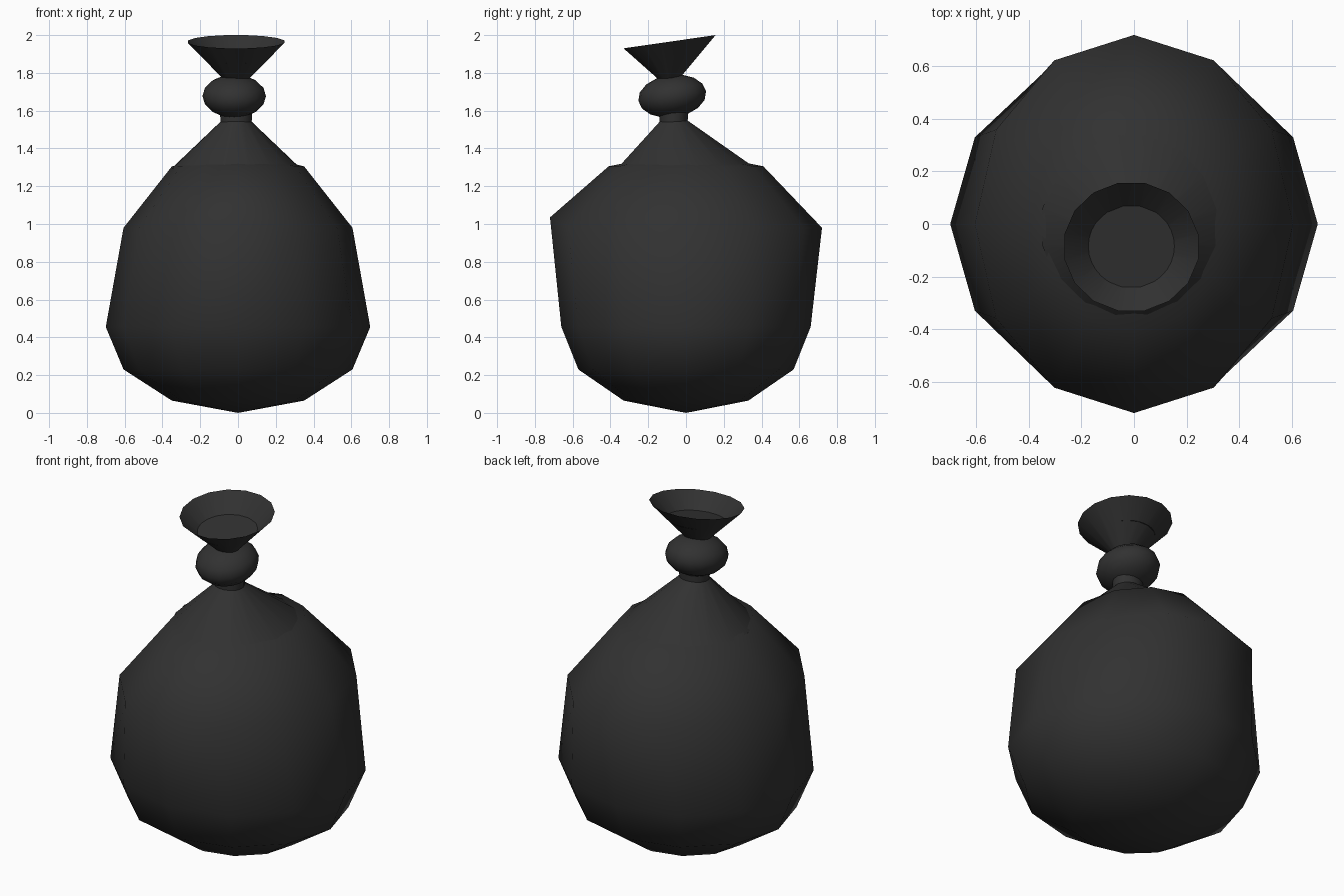
import bpy, bmesh, math

if "Cube" in bpy.data.objects:
    bpy.data.objects.remove(bpy.data.objects["Cube"])

mat = bpy.data.materials.new("black plastic")
mat.diffuse_color = (0.031, 0.031, 0.031, 1)
mat.use_nodes = True
mat.node_tree.nodes["Principled BSDF"].inputs["Base Color"].default_value = mat.diffuse_color


def loft(name, rings, segs, offset=0.0, bottom=None, top=None, smooth=True, nudge=None):
    """Skin elliptical rings (cx, cy, cz, rx, ry, tilt in degrees about x), with optional end poles."""
    bm = bmesh.new()
    loops = []
    for cx, cy, cz, rx, ry, tilt in rings:
        t = math.radians(tilt)
        loop = []
        for i in range(segs):
            a = 2 * math.pi * (i + offset) / segs
            x, y = rx * math.cos(a), ry * math.sin(a)
            loop.append(bm.verts.new((cx + x, cy + y * math.cos(t), cz + y * math.sin(t))))
        loops.append(loop)
    for lo, hi in zip(loops, loops[1:]):
        for i in range(segs):
            j = (i + 1) % segs
            bm.faces.new((lo[i], lo[j], hi[j], hi[i]))
    for pole, loop in ((bottom, loops[0]), (top, loops[-1])):
        if pole:
            p = bm.verts.new(pole)
            for i in range(segs):
                bm.faces.new((loop[i], loop[(i + 1) % segs], p))
    if nudge:
        ring, i, dz = nudge
        loops[ring][i].co.z += dz
    bmesh.ops.recalc_face_normals(bm, faces=bm.faces[:])
    for f in bm.faces:
        f.smooth = smooth
    me = bpy.data.meshes.new(name)
    bm.to_mesh(me)
    bm.free()
    me.materials.append(mat)
    ob = bpy.data.objects.new(name, me)
    bpy.context.collection.objects.link(ob)
    return ob


# Full sack: squashed 12-sided ball, front bulge vertex pulled up a little
loft("bag_body", [
    (0, 0, 0.065, 0.35, 0.33, 0),
    (0, 0, 0.23, 0.606, 0.57, 0),
    (0, 0, 0.455, 0.70, 0.66, 0),
    (0, 0, 0.98, 0.606, 0.72, 0),
    (0, 0, 1.305, 0.35, 0.41, 0)],
    12, bottom=(0, 0, 0), top=(0, 0, 1.39), nudge=(3, 9, 0.055))

# Gathered shoulder cone
loft("gathered_shoulder", [
    (-0.01, -0.012, 1.295, 0.345, 0.37, 2),
    (-0.01, -0.065, 1.545, 0.08, 0.075, 2)], 16, 0.5)

# Short neck under the knot
loft("neck", [
    (-0.01, -0.065, 1.53, 0.083, 0.075, 3),
    (-0.01, -0.065, 1.60, 0.088, 0.078, 3)], 16, 0.5)

# Knot: tilted flattened ball
tilt = math.radians(8)
knot = []
for k in range(1, 8):
    lat = math.pi * (k / 8 - 0.5)
    h, r = 0.113 * math.sin(lat), math.cos(lat)
    knot.append((-0.02, -0.073 - h * math.sin(tilt), 1.677 + h * math.cos(tilt),
                 0.168 * r, 0.181 * r, 8))
loft("knot", knot, 16, 0.0,
     bottom=(-0.02, -0.057, 1.565), top=(-0.02, -0.089, 1.789))

# Flared mouth, open at the top
loft("flared_mouth", [
    (-0.01, -0.085, 1.77, 0.07, 0.058, 8),
    (-0.01, -0.087, 1.965, 0.26, 0.251, 8.2)], 16, 0.5)

# Floor closing the inside of the mouth
loft("mouth_floor", [
    (-0.01, -0.085, 1.872, 0.164, 0.160, 8)], 32,
    top=(-0.01, -0.085, 1.872), smooth=False)
